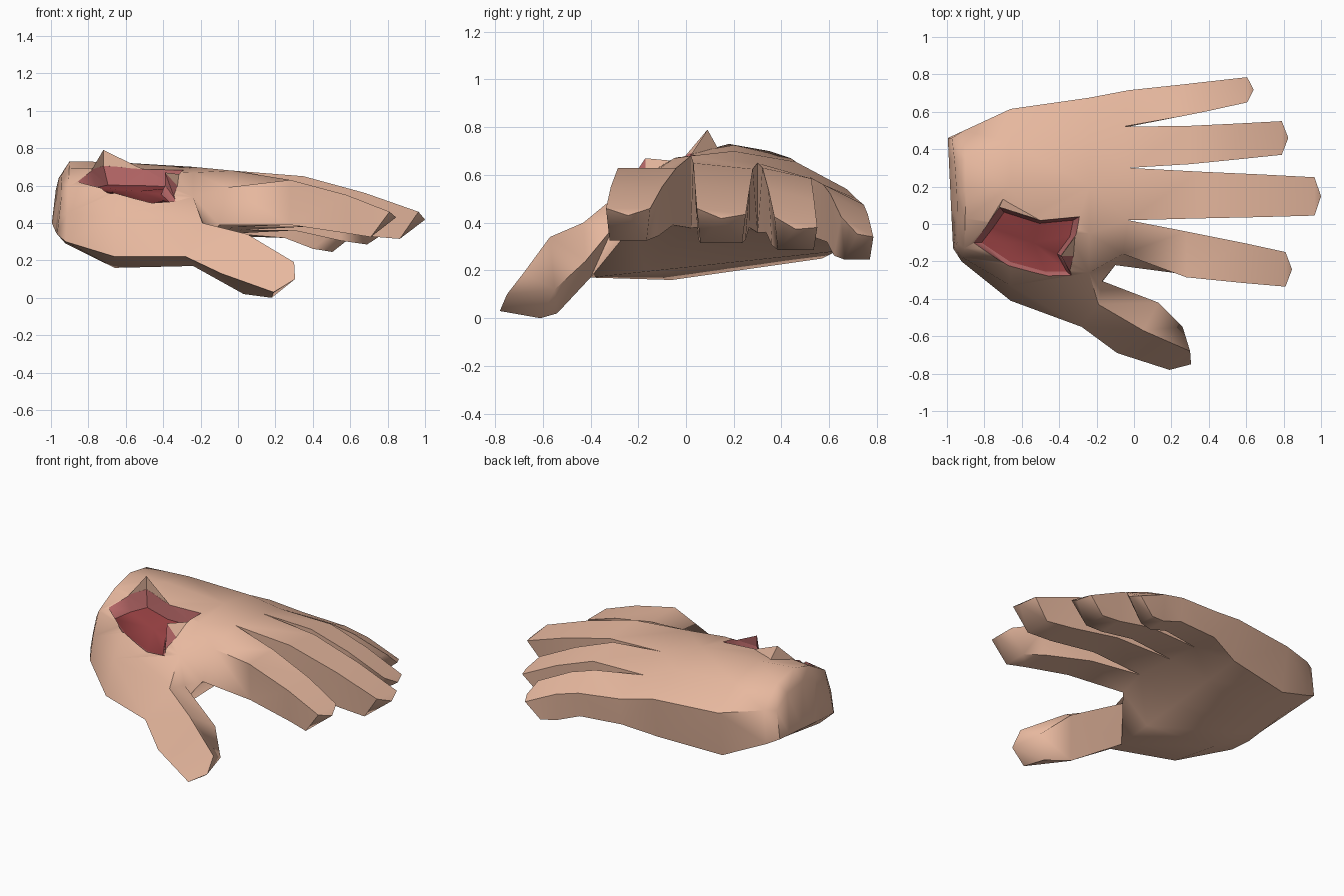
import bpy, bmesh, math
from mathutils import Vector
from mathutils.bvhtree import BVHTree

default = bpy.data.objects.get("Cube")
if default:
    bpy.data.objects.remove(default, do_unlink=True)


def material(name, colour):
    mat = bpy.data.materials.new(name)
    mat.use_nodes = True
    mat.diffuse_color = (*colour, 1)
    mat.node_tree.nodes["Principled BSDF"].inputs["Base Color"].default_value = (*colour, 1)
    return mat


SKIN, RIM, FLESH = 0, 1, 2
materials = [
    material("skin", (.8, .48, .345)),
    material("wound_rim", (.45, .13, .13)),
    material("wound_flesh", (.31, .052, .055)),
]


def make_object(name, bm):
    bmesh.ops.recalc_face_normals(bm, faces=bm.faces)
    mesh = bpy.data.meshes.new(name)
    bm.to_mesh(mesh)
    for mat in materials:
        mesh.materials.append(mat)
    obj = bpy.data.objects.new(name, mesh)
    bpy.context.collection.objects.link(obj)
    return obj


def bridge(bm, ring_a, ring_b, index=SKIN):
    """Join two closed rings of equal length with quads."""
    count = len(ring_a)
    for i in range(count):
        j = (i + 1) % count
        face = bm.faces.new((ring_a[i], ring_a[j], ring_b[j], ring_b[i]))
        face.material_index = index


def fan(bm, ring, centre, index=SKIN):
    """Close a ring with triangles meeting at one point."""
    tip = bm.verts.new(centre)
    for i, vert in enumerate(ring):
        face = bm.faces.new((vert, ring[(i + 1) % len(ring)], tip))
        face.material_index = index


bm = bmesh.new()


def section(x, tilt, top, low_outer, low_inner, side=()):
    """One slice across the hand: upper points, lower points, thumb side points."""
    first, span = top[0][0], top[-1][0] - top[0][0]
    a, b = Vector(low_inner), Vector(low_outer)
    low = [a.lerp(b, (y - first) / span) for y, z in top]
    points = list(top) + low[::-1] + list(side)
    return [bm.verts.new((x + tilt * (z - .34), y, z)) for y, z in points]


# Palm and back of the hand, from wrist to knuckles
wrist = section(-.975, .12,
                [(-.10, .54), (.02, .61), (.16, .65), (.33, .64), (.46, .58)],
                (.46, .40), (0, .35), [(-.13, .34), (-.12, .44)])
for vert in wrist:
    vert.co.x -= .06 * vert.co.y
cuff = section(-.92, .05,
               [(-.13, .60), (.03, .69), (.18, .73), (.35, .70), (.50, .58)],
               (.49, .36), (-.05, .29), [(-.2, .30), (-.18, .45)])
heel = section(-.66, 0,
               [(-.21, .58), (0, .69), (.2, .725), (.44, .67), (.615, .54)],
               (.57, .25), (-.06, .16), [(-.41, .22), (-.33, .43)])
palm = section(-.24, 0,
               [(-.26, .54), (-.05, .67), (.2, .70), (.46, .655), (.675, .54)],
               (.63, .28), (-.40, .17), [(-.55, .22), (-.43, .40)])
knuckles = section(-.03, 0,
                   [(-.16, .59), (.02, .68), (.30, .65), (.52, .59), (.715, .50)],
                   (.70, .33), (-.22, .39))
knuckles[0].co.x, knuckles[3].co.x, knuckles[9].co.x = -.06, -.06, -.10
for i in (1, 2, 3):
    knuckles[9 - i].co.y = knuckles[i].co.y

bm.faces.new(wrist)
for ring_a, ring_b in ((wrist, cuff), (cuff, heel), (heel, palm)):
    bridge(bm, ring_a, ring_b)
for i in range(9):
    bm.faces.new((palm[i], palm[i + 1], knuckles[i + 1], knuckles[i]))

# Web of skin between thumb and first finger
web = bm.verts.new((-.17, -.305, .38))
low_inner, front_low, ridge = palm[9:]
ridge.co.x, front_low.co.x = -.19, -.28
bm.faces.new((palm[0], web, ridge))
bm.faces.new((palm[0], knuckles[9], web))
bm.faces.new((palm[0], knuckles[0], knuckles[9]))
bm.faces.new((knuckles[9], low_inner, web))

# Thumb
ring = [ridge, front_low, low_inner, web]
for points in (
    [(.05, -.57, .34), (-.09, -.69, .13), (.03, -.54, .02), (.13, -.42, .24)],
    [(.30, -.68, .19), (.19, -.78, .03), (.18, -.61, 0), (.26, -.55, .12)],
):
    following = [bm.verts.new(p) for p in points]
    bridge(bm, ring, following)
    ring = following
fan(bm, ring, (.305, -.75, .10))


def finger(column, stations, drop=0):
    """Loft a finger; stations are x, inner y, outer y, top z, bottom z."""
    ring = [knuckles[column], knuckles[column + 1],
            knuckles[8 - column], knuckles[9 - column]]
    for n, (x, y0, y1, top, low) in enumerate(stations):
        back = x - .1 if n == len(stations) - 1 else x
        points = [(x, y0, top), (x, y1, top - drop),
                  (back, y1 - .015, low), (back, y0 + .015, low)]
        following = [bm.verts.new(p) for p in points]
        bridge(bm, ring, following)
        ring = following
    fan(bm, ring, (x + .035, (y0 + y1) / 2, top - .03 - drop / 2))


# Four fingers, first to little
finger(0, [(.28, -.285, -.04, .63, .39), (.58, -.315, -.1, .55, .345),
           (.81, -.335, -.15, .46, .325)])
finger(1, [(.35, .03, .28, .65, .38), (.68, .037, .265, .56, .33),
           (.965, .045, .25, .46, .315)], drop=.025)
finger(2, [(.3, .32, .525, .63, .36), (.55, .345, .537, .54, .305),
           (.79, .37, .55, .425, .285)], drop=.045)
finger(3, [(.25, .575, .745, .56, .32), (.4, .605, .762, .52, .262),
           (.605, .65, .785, .425, .245)], drop=.085)

bmesh.ops.recalc_face_normals(bm, faces=bm.faces)
bmesh.ops.triangulate(bm, faces=bm.faces)
surface = BVHTree.FromBMesh(bm)


def skin_point(x, y, lift=0):
    hit = surface.ray_cast(Vector((x, y, 2)), Vector((0, 0, -1)))[0]
    return Vector((x, y, (hit.z if hit else .6) + lift))


hand = make_object("hand", bm)

# Jagged wound hollowed out of the back of the hand
outline = [(-.86, -.10), (-.79, -.01), (-.72, .09), (-.5, .02), (-.29, .04), (-.31, -.06),
           (-.39, -.17), (-.33, -.28), (-.46, -.28), (-.68, -.22)]
middle = Vector((-.54, -.1))
cut = bmesh.new()
floor, rim, above = [], [], []
for point in outline:
    inner = middle.lerp(Vector(point), .86)
    floor.append(cut.verts.new(skin_point(*inner, -.085 - .2 * inner.y)))
    rim.append(cut.verts.new(skin_point(*point, .005)))
    above.append(cut.verts.new((*point, 1)))
fan(cut, floor, skin_point(*middle, -.07), FLESH)
bridge(cut, floor, rim, RIM)
bridge(cut, rim, above, RIM)
fan(cut, above, (*middle, 1.1), RIM)
bmesh.ops.triangulate(cut, faces=cut.faces)
cutter = make_object("wound_cutter", cut)
cutter.hide_render = True

hollow = hand.modifiers.new("wound", 'BOOLEAN')
hollow.operation = 'DIFFERENCE'
hollow.solver = 'EXACT'
hollow.object = cutter
graph = bpy.context.evaluated_depsgraph_get()
carved = bpy.data.meshes.new_from_object(hand.evaluated_get(graph))
hand.modifiers.clear()
hand.data = carved
bpy.data.objects.remove(cutter, do_unlink=True)

# Torn lips of skin standing up along the edge of the wound
lips = bmesh.new()


def lip(start, foot, end, outer, height, inside):
    a, n, c, o = (lips.verts.new(skin_point(*p, -.004)) for p in (start, foot, end, outer))
    p = lips.verts.new((*foot, height))
    for corners, index in (((a, n, p), inside), ((n, c, p), inside), ((c, o, p), inside),
                           ((o, a, p), SKIN), ((a, o, n), SKIN), ((o, c, n), SKIN)):
        lips.faces.new(corners).material_index = index


lip((-.79, -.01), (-.72, .09), (-.5, .02), (-.70, .135), .79, SKIN)
lip((-.31, -.06), (-.39, -.17), (-.33, -.28), (-.32, -.17), .67, RIM)
torn_skin = make_object("torn_skin", lips)

# Soft shading that keeps the hard creases
bpy.ops.object.select_all(action='DESELECT')
hand.select_set(True)
bpy.context.view_layer.objects.active = hand
bpy.ops.object.shade_smooth_by_angle(angle=math.radians(52))
